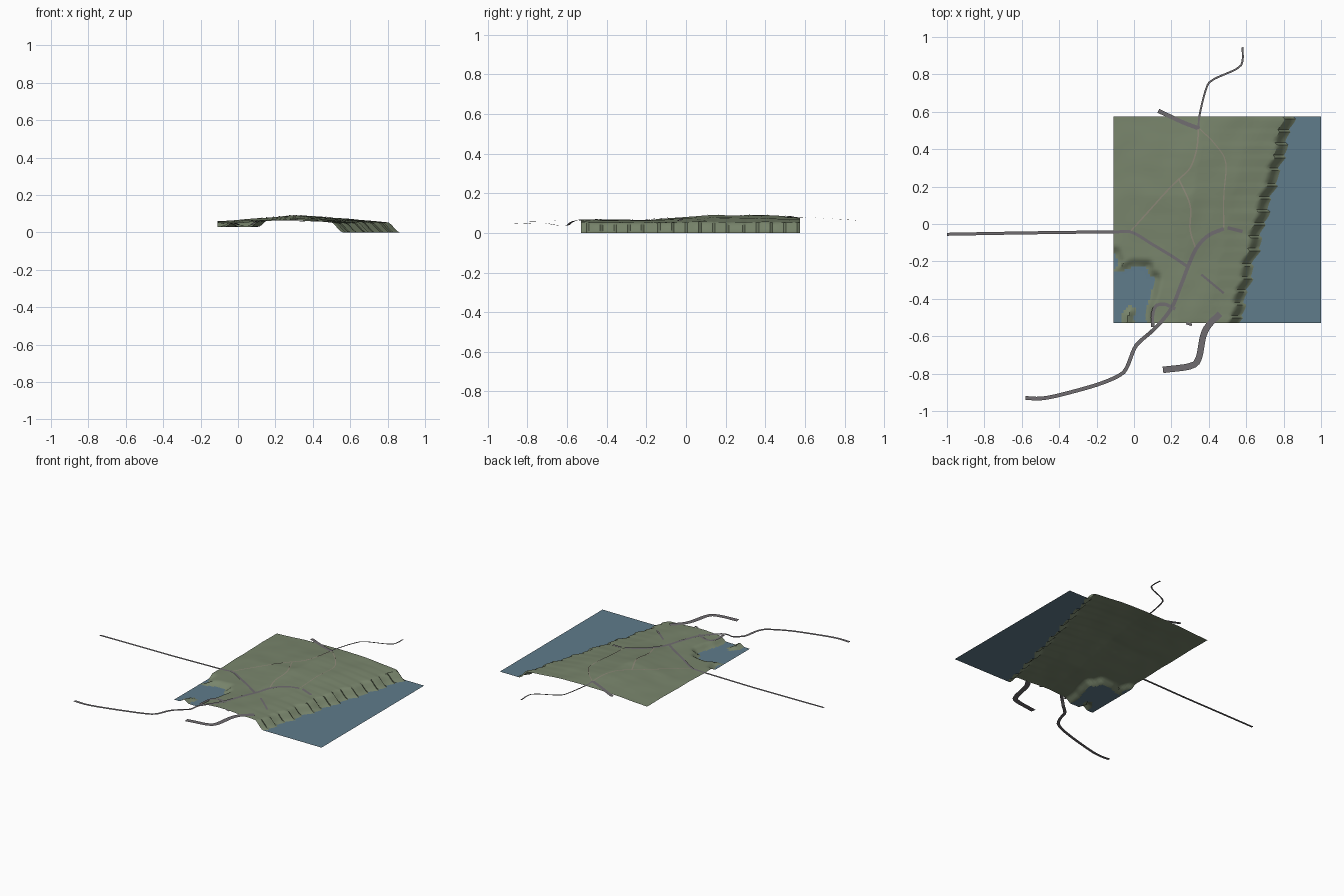
import bpy
import math
from mathutils import Vector, noise
from mathutils.geometry import intersect_point_line

if "Cube" in bpy.data.objects:
    bpy.data.objects.remove(bpy.data.objects["Cube"])

X0, X1, Y0, Y1 = -0.11, 1.0, -0.53, 0.575
ROWS, COLS = 80, 64
BAY_Z = 0.03


def material(name, rgb):
    m = bpy.data.materials.new(name)
    m.diffuse_color = (*rgb, 1)
    m.use_nodes = True
    m.node_tree.nodes["Principled BSDF"].inputs["Base Color"].default_value = m.diffuse_color
    return m


LAND = material("grass", (0.19, 0.235, 0.15))
WATER = material("water", (0.115, 0.2, 0.26))
ROAD = material("asphalt", (0.16, 0.15, 0.16))
TRAIL = material("dirt", (0.27, 0.25, 0.19))


def interp(table, t):
    for (a, va), (b, vb) in zip(table, table[1:]):
        if t <= b:
            f = max(0, (t - a) / (b - a))
            return va + (vb - va) * f
    return table[-1][1]


def smooth(t):
    t = max(0, min(1, t))
    return t * t * (3 - 2 * t)


# coastline and cross-section heights, west edge to cliff top
COAST = [(-.53, .565), (-.19, .65), (.1, .725), (.32, .79), (.575, .855)]
US = [0, .25, .5, .75, 1]
PROFILES = [(-.53, [.05, .055, .067, .061, .048]), (-.2, [.048, .058, .066, .063, .046]),
            (.15, [.055, .074, .09, .074, .048]), (.4, [.059, .075, .09, .073, .048]),
            (.575, [.06, .072, .08, .07, .048])]
BAY = [(-.2, -.27), (-.06, -.25), (0, -.225), (.07, -.23), (.075, -.27), (.11, -.29),
       (.09, -.38), (.07, -.43), (.06, -.6), (.01, -.6), (.0, -.5), (.015, -.46), (-.02, -.43),
       (-.06, -.47), (-.09, -.6), (-.2, -.6)]
INLET = [(-.2, -.15), (-.1, -.16), (-.085, -.2), (-.1, -.24), (-.2, -.24)]


def coast(y):
    # eroded teeth along the shore
    tooth = ((y * 14) % 1.0) - 0.5
    return interp(COAST, y) + 0.02 * tooth + 0.008 * math.sin(y * 37)


def signed_distance(x, y, poly):
    p, d, inside = Vector((x, y, 0)), 9, False
    for (ax, ay), (bx, by) in zip(poly, poly[1:] + poly[:1]):
        q, t = intersect_point_line(p, (ax, ay, 0), (bx, by, 0))
        t = max(0, min(1, t))
        q = Vector((ax + (bx - ax) * t, ay + (by - ay) * t, 0))
        d = min(d, (p - q).length)
        if (ay > y) != (by > y) and x < ax + (y - ay) * (bx - ax) / (by - ay):
            inside = not inside
    return -d if inside else d


def bay_distance(x, y):
    return min(signed_distance(x, y, BAY), signed_distance(x, y, INLET))


def height(x, y):
    c = coast(y)
    u = smooth_u = (x - X0) / (c - X0)
    rows = [(yy, interp(list(zip(US, h)), smooth_u)) for yy, h in PROFILES]
    z = interp(rows, y)
    z += 0.004 * noise.noise(Vector((x * 8, y * 8, 0.3)))
    z *= smooth((c - x) / 0.06 * 0.9 + 0.02) if u < 1 else 0
    if x < 0.25 and y < -0.05:
        z = BAY_Z + (z - BAY_Z) * smooth(bay_distance(x, y) / 0.045)
    return z


def make(name, verts, faces, mat, shade=True):
    me = bpy.data.meshes.new(name)
    used = sorted({i for f in faces for i in f})
    remap = {v: i for i, v in enumerate(used)}
    me.from_pydata([verts[i] for i in used], [], [[remap[i] for i in f] for f in faces])
    me.materials.append(mat)
    ob = bpy.data.objects.new(name, me)
    bpy.context.collection.objects.link(ob)
    if shade:
        bpy.context.view_layer.objects.active = ob
        ob.select_set(True)
        bpy.ops.object.shade_smooth_by_angle(angle=math.radians(30))
        ob.select_set(False)
    return ob


# land sheet, split from the bay surface along the shore
verts, land, bay, sea_v = [], [], [], []
for j in range(ROWS + 1):
    y = Y0 + (Y1 - Y0) * j / ROWS
    c = coast(y)
    for i in range(COLS + 1):
        x = X0 + (c - X0) * i / COLS
        verts.append((x, y, max(0, height(x, y))))
    sea_v += [(c, y, 0), (X1, y, 0)]
for j in range(ROWS):
    for i in range(COLS):
        a = j * (COLS + 1) + i
        f = (a, a + 1, a + COLS + 2, a + COLS + 1)
        mx = sum(verts[k][0] for k in f) / 4
        my = sum(verts[k][1] for k in f) / 4
        wet = mx < 0.25 and my < -0.05 and bay_distance(mx, my) < 0
        (bay if wet else land).append(f)
make("land", verts, land, LAND)
make("bay_water", verts, bay, WATER)

# open sea
make("sea_water", sea_v, [(2 * j, 2 * j + 1, 2 * j + 3, 2 * j + 2) for j in range(ROWS)], WATER)


def road_z(x, y, end_z):
    cx, cy = max(X0, min(X1, x)), max(Y0, min(Y1, y))
    z = height(cx, cy)
    d = math.hypot(x - cx, y - cy)
    return z + (end_z - z) * min(1, d / 0.35) + 0.003


def road(name, pts, width, end_z=0.046, mat=ROAD):
    p = [Vector(q) for q in pts]
    p = [2 * p[0] - p[1]] + p + [2 * p[-1] - p[-2]]
    path = []
    for a, b, c, d in zip(p, p[1:], p[2:], p[3:]):
        n = max(2, int((c - b).length / 0.02))
        for k in range(n):
            t = k / n
            path.append(0.5 * (2 * b + (c - a) * t + (2 * a - 5 * b + 4 * c - d) * t * t
                               + (3 * b - a - 3 * c + d) * t ** 3))
    path.append(p[-2])
    v = []
    for k, q in enumerate(path):
        t = (path[min(k + 1, len(path) - 1)] - path[max(k - 1, 0)]).normalized()
        side = Vector((-t.y, t.x)) * width / 2
        z = max(road_z(*r, end_z) for r in (q, q + side, q - side))
        v += [(*(q - side), z), (*(q + side), z)]
    make(name, v, [(2 * k, 2 * k + 1, 2 * k + 3, 2 * k + 2)[::-1] for k in range(len(path) - 1)], mat)


# main roads
road("west_road", [(-1, -.055), (-.6, -.048), (-.1, -.042), (-.01, -.045), (.1, -.11),
                   (.2, -.17), (.29, -.23)], .016)
road("southwest_road", [(-.58, -.93), (-.5, -.933), (-.4, -.915), (-.2, -.86), (-.08, -.81),
                        (-.04, -.77), (0, -.67), (.03, -.63), (.12, -.55), (.2, -.45),
                        (.25, -.33), (.3, -.2), (.34, -.12), (.4, -.06), (.48, -.025)], .02)
road("south_highway", [(.155, -.78), (.3, -.76), (.345, -.72), (.37, -.6), (.4, -.54),
                       (.46, -.48)], .034, .05)
road("north_road", [(.58, .945), (.58, .87), (.55, .83), (.42, .77), (.385, .72), (.35, .58),
                    (.345, .51)], .01, .058)
road("northwest_road", [(.13, .605), (.2, .572), (.27, .54), (.35, .51)], .022, .075)

# short side roads
road("village_loop", [(.1, -.55), (.1, -.48), (.12, -.435), (.17, -.43), (.22, -.455)], .018)
road("east_road", [(.36, -.27), (.42, -.32), (.48, -.37)], .012)
road("cliff_road", [(.5, -.02), (.58, -.04)], .018)
road("south_stub", [(.28, -.53), (.31, -.54)], .012, .06)

# dirt trails
road("west_trail", [(-.02, -.04), (.08, .07), (.17, .17), (.24, .24)], .008, mat=TRAIL)
road("north_trail", [(.345, .51), (.335, .4), (.3, .3), (.24, .24)], .008, mat=TRAIL)
road("middle_trail", [(.24, .24), (.3, .1), (.3, -.03), (.33, -.13)], .008, mat=TRAIL)
road("east_trail", [(.35, .51), (.43, .43), (.49, .33), (.48, .15), (.48, -.02)], .006, mat=TRAIL)
